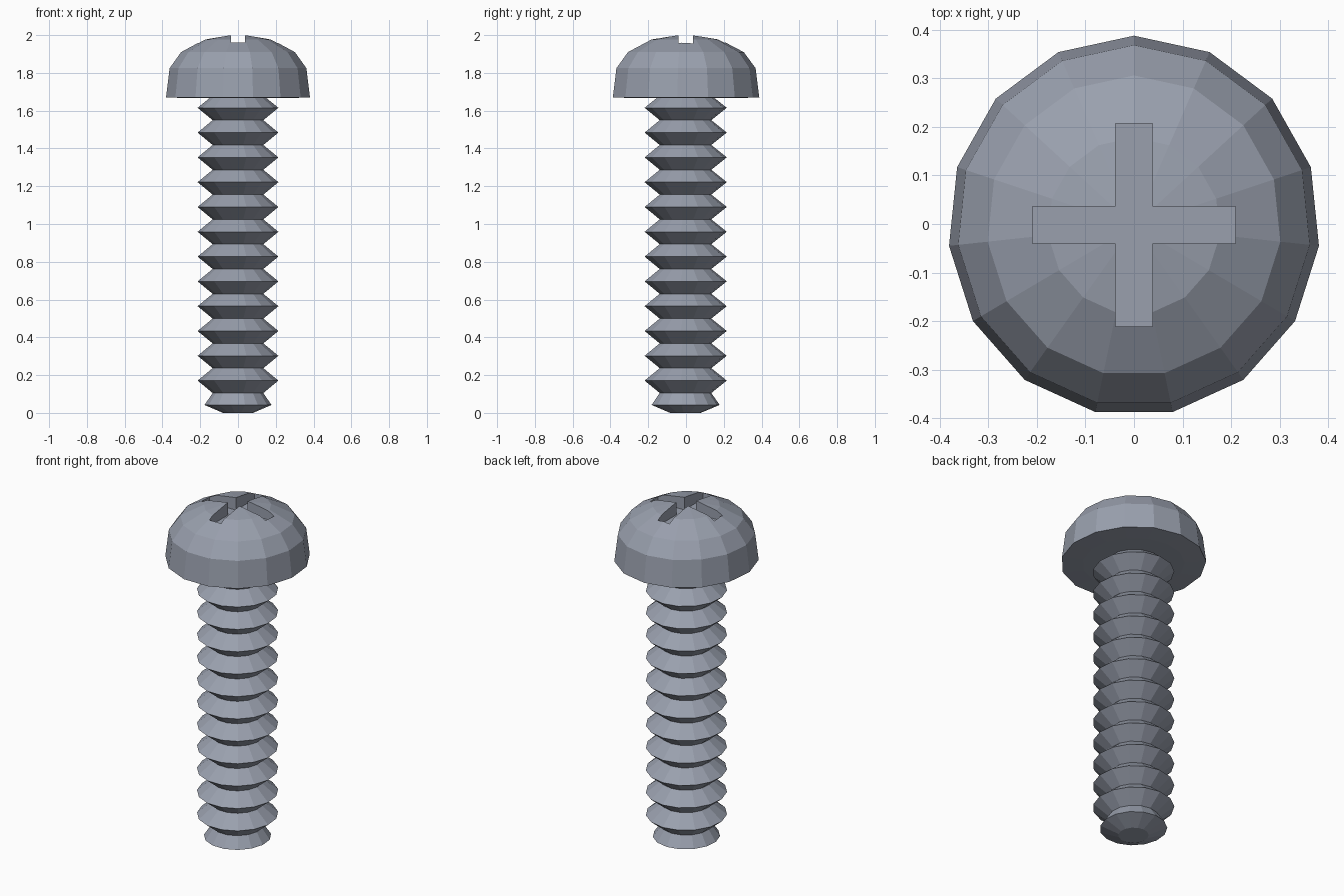
import bpy, bmesh, math

if "Cube" in bpy.data.objects:
    bpy.data.objects.remove(bpy.data.objects["Cube"])

SIDES = 15
STRETCH_Y = 1.023      # the round sections are very slightly longer in y
SHIFT_Y = -0.004

steel = bpy.data.materials.new("blue grey steel")
steel.diffuse_color = (0.32, 0.35, 0.42, 1)
steel.use_nodes = True
steel.node_tree.nodes["Principled BSDF"].inputs["Base Color"].default_value = steel.diffuse_color


def finish(bm, name):
    bmesh.ops.recalc_face_normals(bm, faces=bm.faces)
    mesh = bpy.data.meshes.new(name)
    bm.to_mesh(mesh)
    bm.free()
    mesh.materials.append(steel)
    obj = bpy.data.objects.new(name, mesh)
    bpy.context.collection.objects.link(obj)
    return obj


def lathe(name, profile, cap_top):
    """Turn (radius, z) points into a faceted solid; radius 0 is an apex."""
    bm = bmesh.new()
    rings = []
    for r, z in profile:
        if r == 0:
            rings.append([bm.verts.new((0, SHIFT_Y, z))] * SIDES)
            continue
        rings.append([bm.verts.new((r * math.sin(a), r * STRETCH_Y * math.cos(a) + SHIFT_Y, z))
                      for a in (math.tau * i / SIDES for i in range(SIDES))])
    for low, high in zip(rings, rings[1:]):
        for i in range(SIDES):
            j = (i + 1) % SIDES
            corners = list(dict.fromkeys((low[i], low[j], high[j], high[i])))
            bm.faces.new(corners)
    bm.faces.new(rings[0])
    if cap_top:
        bm.faces.new(rings[-1])
    return finish(bm, name)


# Threaded shank: blunt tip, small first ridge, then twelve equal ridges
PITCH = 0.1313
ROOT, CREST = 0.135, 0.215
shank = [(0.08, 0.0), (0.178, 0.042)]
for i in range(12):
    crest_z = 0.171 + i * PITCH
    shank += [(ROOT, crest_z - PITCH / 2), (CREST, crest_z)]
shank.append((ROOT, 1.68))
lathe("threaded_shank", shank, True)

# Domed head
head = lathe("domed_head", [(0.27, 1.666), (0.383, 1.671), (0.364, 1.825), (0.303, 1.91),
                            (0.178, 1.977), (0, 2.008)], False)

# Cross-shaped drive recess
W, L = 0.038, 0.209
quarter = [(L, -W), (L, W), (W, W)]
bm = bmesh.new()
outline = []
for k in range(4):
    c, s = round(math.cos(k * math.pi / 2)), round(math.sin(k * math.pi / 2))
    outline += [bm.verts.new((c * x - s * y, s * x + c * y - 0.002, 1.925)) for x, y in quarter]
face = bm.faces.new(outline)
top = bmesh.ops.extrude_face_region(bm, geom=[face])["geom"]
bmesh.ops.translate(bm, vec=(0, 0, 0.2), verts=[v for v in top if isinstance(v, bmesh.types.BMVert)])
cutter = finish(bm, "cross_recess_cutter")
cutter.hide_render = True

cut = head.modifiers.new("cross recess", 'BOOLEAN')
cut.operation = 'DIFFERENCE'
cut.solver = 'EXACT'
cut.object = cutter

# Apply the cut and drop the cutter
bpy.context.view_layer.update()
result = bpy.data.meshes.new_from_object(head.evaluated_get(bpy.context.evaluated_depsgraph_get()))
head.modifiers.clear()
head.data = result
bpy.data.objects.remove(cutter)
